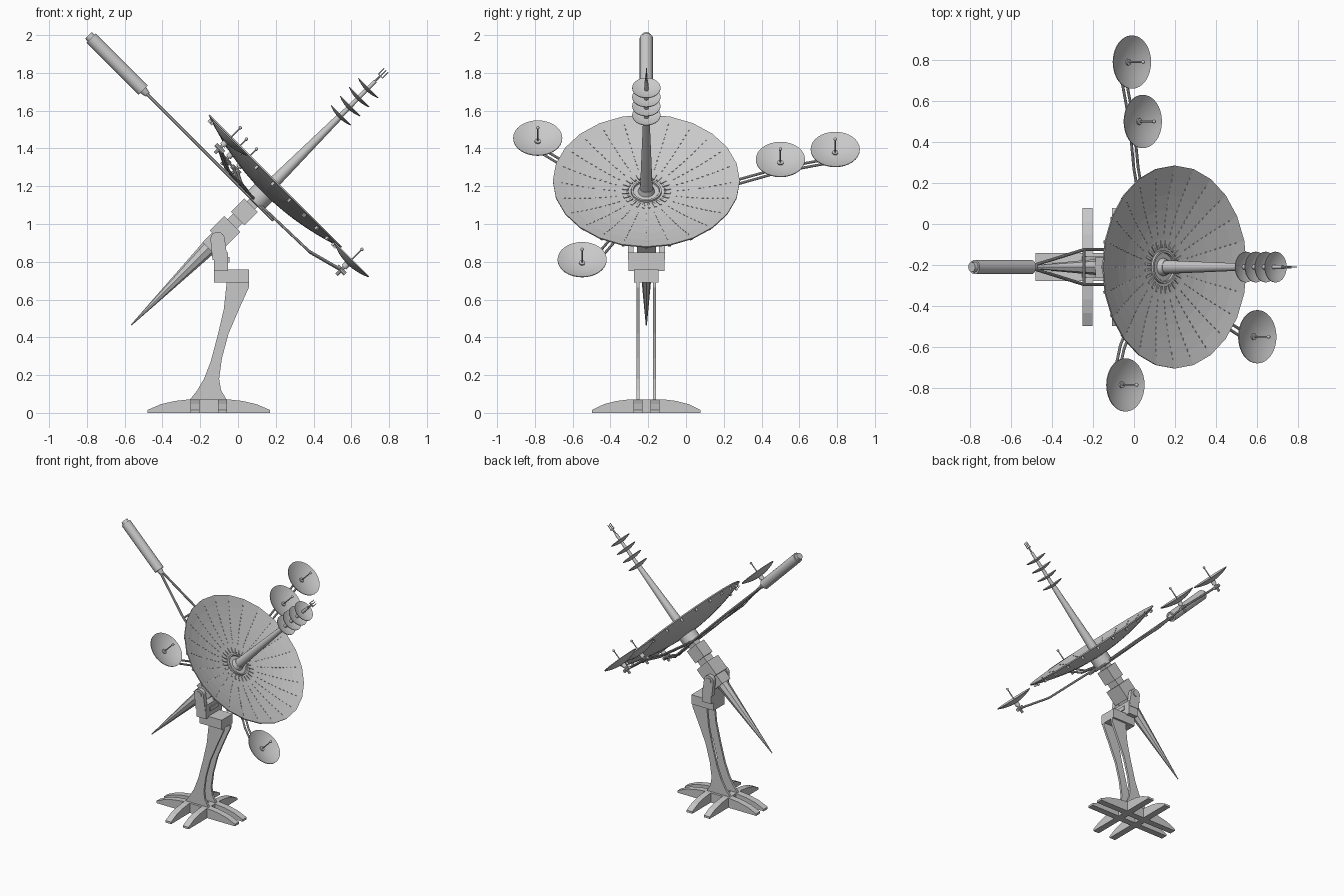
import bpy, bmesh, math
from mathutils import Matrix, Vector

cube = bpy.data.objects.get("Cube")
if cube:
    bpy.data.objects.remove(cube, do_unlink=True)

grey = bpy.data.materials.new("light_grey")
grey.use_nodes = True
grey.diffuse_color = (0.58, 0.58, 0.58, 1)
grey.node_tree.nodes["Principled BSDF"].inputs["Base Color"].default_value = (0.58, 0.58, 0.58, 1)

MID = -0.21
WORLD = Matrix.Translation((0, MID, 0))
# Dish frame: z along the tilted axis, x up the dish slope
DISH = Matrix.Translation((0.14, MID, 1.17)) @ Matrix.Rotation(math.pi / 4, 4, 'Y') @ Matrix.Rotation(math.pi, 4, 'Z')


def finish(name, bm, frame, smooth=False):
    bmesh.ops.recalc_face_normals(bm, faces=bm.faces)
    mesh = bpy.data.meshes.new(name)
    bm.to_mesh(mesh)
    bm.free()
    mesh.materials.append(grey)
    ob = bpy.data.objects.new(name, mesh)
    ob.matrix_world = frame
    bpy.context.collection.objects.link(ob)
    if smooth:
        bpy.ops.object.select_all(action='DESELECT')
        ob.select_set(True)
        bpy.context.view_layer.objects.active = ob
        bpy.ops.object.shade_smooth_by_angle(angle=math.radians(35))
    return ob


def add_box(bm, centre, size, spin=0):
    m = Matrix.Rotation(spin, 4, 'Z') @ Matrix.Translation(centre) @ Matrix.Diagonal((*size, 1))
    bmesh.ops.create_cube(bm, size=1, matrix=m)


def add_rod(bm, a, b, r1, r2=None, seg=10):
    a, b = Vector(a), Vector(b)
    d = b - a
    m = Matrix.Translation((a + b) / 2) @ d.to_track_quat('Z', 'Y').to_matrix().to_4x4()
    bmesh.ops.create_cone(bm, cap_ends=True, segments=seg, radius1=r1,
                          radius2=r1 if r2 is None else r2, depth=d.length, matrix=m)


def add_lathe(bm, profile, seg, offset=(0, 0, 0)):
    vs = [bm.verts.new((r, 0, z)) for r, z in profile]
    es = [bm.edges.new(p) for p in zip(vs, vs[1:])]
    res = bmesh.ops.spin(bm, geom=vs + es, cent=(0, 0, 0), axis=(0, 0, 1),
                         angle=2 * math.pi, steps=seg, use_merge=False)
    made = {v for v in bm.verts if v.is_valid and not v.tag}
    bmesh.ops.remove_doubles(bm, verts=list(made), dist=1e-5)
    for v in bm.verts:
        if not v.tag:
            v.co += Vector(offset)
            v.tag = True


def bowl(radius, depth, thick, steps):
    front = [(radius * i / steps, depth * (i / steps) ** 2) for i in range(steps + 1)]
    return front + [(r, z - thick) for r, z in reversed(front)]


def add_plate(bm, outline, y, thick):
    face = bm.faces.new([bm.verts.new((x, y - thick / 2, z)) for x, z in outline])
    ext = bmesh.ops.extrude_face_region(bm, geom=[face])
    bmesh.ops.translate(bm, vec=(0, thick, 0), verts=[v for v in ext['geom'] if isinstance(v, bmesh.types.BMVert)])


# Base: two crossing pairs of arched bars
BASE_X = -0.155
for name, spin, length, gap in (("long_feet", 0, 0.325, 0.045), ("cross_feet", math.pi / 2, 0.288, 0.072)):
    bm = bmesh.new()
    half = [(1, 0), (1, 0.015), (0.78, 0.046), (0.55, 0.063), (0.3, 0.072)]
    outline = [(x * length, z) for x, z in half] + [(-x * length, z) for x, z in reversed(half)]
    for side in (-1, 1):
        add_plate(bm, outline, side * gap, 0.047)
    finish(name, bm, WORLD @ Matrix.Translation((BASE_X, 0, 0)) @ Matrix.Rotation(spin, 4, 'Z'))

# Two curved column plates
left = [(-0.255, 0.07), (-0.215, 0.12), (-0.18, 0.18), (-0.145, 0.27), (-0.105, 0.42), (-0.075, 0.55), (-0.06, 0.69)]
right = [(0.058, 0.69), (0.058, 0.665), (0.01, 0.56), (-0.05, 0.42), (-0.085, 0.29), (-0.1, 0.18), (-0.09, 0.12), (-0.06, 0.07)]
bm = bmesh.new()
for side in (-1, 1):
    add_plate(bm, left + right, side * 0.043, 0.016)
finish("column_plates", bm, WORLD)

# Yoke block and rounded cheeks
bm = bmesh.new()
add_box(bm, (-0.035, 0, 0.725), (0.185, 0.13, 0.07))
add_box(bm, (-0.09, 0, 0.8), (0.075, 0.19, 0.1))
add_box(bm, (-0.055, 0, 0.81), (0.02, 0.1, 0.03))
finish("yoke_block", bm, WORLD)
bm = bmesh.new()
cap = [(-0.108 + 0.038 * math.cos(a * math.pi / 8), 0.92 + 0.038 * math.sin(a * math.pi / 8)) for a in range(9)]
for side in (-1, 1):
    add_plate(bm, cap + [(-0.135, 0.81), (-0.055, 0.81)], side * 0.083, 0.03)
add_rod(bm, (-0.108, -0.104, 0.92), (-0.108, 0.104, 0.92), 0.022, seg=16)
finish("yoke_cheeks", bm, WORLD)

# Pivot body along the dish axis
bm = bmesh.new()
for z0, z1, w, d in ((-0.1, -0.05, 0.06, 0.06), (-0.2, -0.1, 0.1, 0.1), (-0.25, -0.2, 0.07, 0.08),
                     (-0.35, -0.24, 0.12, 0.13), (-0.42, -0.35, 0.085, 0.1)):
    add_box(bm, (0, 0, (z0 + z1) / 2), (w, d, z1 - z0))
finish("pivot_body", bm, DISH)
bm = bmesh.new()
add_rod(bm, (0, 0, -0.41), (0, 0, -0.997), 0.042, 0.003, 8)
finish("tail_spike", bm, DISH)

# Main dish, hub and surface details
SEG, R, DEPTH = 24, 0.495, 0.085
bm = bmesh.new()
add_lathe(bm, bowl(R, DEPTH, 0.008, 7), SEG)
finish("main_dish", bm, DISH)
bm = bmesh.new()
add_rod(bm, (0, 0, -0.075), (0, 0, 0.004), 0.065, 0.065, 24)
add_rod(bm, (0, 0, 0), (0, 0, 0.03), 0.045, 0.035, 24)
finish("hub", bm, DISH, True)
bm = bmesh.new()
add_lathe(bm, [(0.068, 0), (0.07, 0.014), (0.08, 0.014), (0.082, 0)], 32)
finish("hub_ring", bm, DISH)
bm = bmesh.new()
for i in range(SEG):
    spin = 2 * math.pi * i / SEG
    for k in range(11):
        r = 0.17 + 0.028 * k
        add_box(bm, (r, 0, DEPTH * (r / R) ** 2), (0.013, 0.004, 0.006), spin)
    add_box(bm, (0.112, 0, 0.006), (0.036, 0.012, 0.008), spin + math.pi / SEG)
    add_box(bm, (0.47, 0, 0.062), (0.014, 0.014, 0.02), spin)
finish("dish_rivets", bm, DISH)

# Mast with four director cups and a pronged tip
bm = bmesh.new()
add_rod(bm, (0, 0, 0), (0, 0, 0.56), 0.034, 0.017, 20)
add_rod(bm, (0, 0, 0.56), (0, 0, 0.83), 0.013, 0.01, 16)
add_rod(bm, (0, 0, 0.83), (0, 0, 0.87), 0.006, seg=8)
finish("mast", bm, DISH, True)
bm = bmesh.new()
for k in range(4):
    add_lathe(bm, bowl(0.075, 0.016, 0.004, 4), 28, (0, 0, 0.56 + 0.068 * k))
finish("director_cups", bm, DISH, True)
bm = bmesh.new()
add_box(bm, (0, 0, 0.868), (0.035, 0.012, 0.006))
for x in (-0.015, 0, 0.015):
    add_rod(bm, (x, 0, 0.865), (x, 0, 0.91), 0.003, seg=6)
finish("mast_prongs", bm, DISH)

# Counterweight on a splayed boom
S = -0.073
bm = bmesh.new()
for a, b, r1, r2 in ((0.8, 0.835, 0.014, 0.022), (0.835, 1.225, 0.035, 0.035), (1.225, 1.245, 0.026, 0.024)):
    add_rod(bm, (a, 0, S), (b, 0, S), r1, r2, 20)
finish("counterweight", bm, DISH, True)
bm = bmesh.new()
for side in (-1, 1):
    path = [(0.81, side * 0.01, S), (0.47, side * 0.085, S), (0.18, side * 0.085, S), (-0.14, side * 0.03, S)]
    for a, b in zip(path, path[1:]):
        add_rod(bm, a, b, 0.008)
add_rod(bm, (0.47, -0.085, S), (0.47, 0.085, S), 0.007)
add_rod(bm, (0.18, -0.085, S), (0.18, 0.085, S), 0.007)
finish("boom", bm, DISH)

# Small dishes with feeds and back stems
spots = {"inner_left": (0.19, -0.71, 0.025), "outer_left": (0.265, -1.0, 0.025),
         "right": (0.33, 0.575, 0.045), "lower": (-0.58, 0.34, 0.045)}
for name, pos in spots.items():
    frame = DISH @ Matrix.Translation(pos)
    bm = bmesh.new()
    add_lathe(bm, bowl(0.13, 0.03, 0.005, 6), 32)
    finish(name + "_small_dish", bm, frame, True)
    bm = bmesh.new()
    add_rod(bm, (0, 0, -0.03), (0, 0, 0.008), 0.016, seg=16)
    add_rod(bm, (0, 0, -0.085), (0, 0, -0.03), 0.009)
    add_rod(bm, (-0.03, 0, -0.05), (0.03, 0, -0.05), 0.012)
    add_rod(bm, (0, 0, 0), (0, 0, 0.105), 0.004)
    bmesh.ops.create_uvsphere(bm, u_segments=12, v_segments=8, radius=0.009, matrix=Matrix.Translation((0, 0, 0.105)))
    finish(name + "_feed", bm, frame, True)

# Twin-rod arms from the hub to the small dishes
for name, stops in (("left_arm", ("inner_left", "outer_left")), ("right_arm", ("right",)), ("lower_arm", ("lower",))):
    ends = [Vector(spots[s]) - Vector((0, 0, 0.05)) for s in stops]
    flat = Vector((ends[0].x, ends[0].y, 0))
    path = [flat * 0.08 + Vector((0, 0, -0.065)), flat * 0.68 + Vector((0, 0, -0.055))] + ends
    side = Vector((-flat.y, flat.x, 0)).normalized() * 0.015
    bm = bmesh.new()
    for sign in (-1, 1):
        for a, b in zip(path, path[1:]):
            add_rod(bm, a + side * sign, b + side * sign, 0.007)
    finish(name, bm, DISH)
